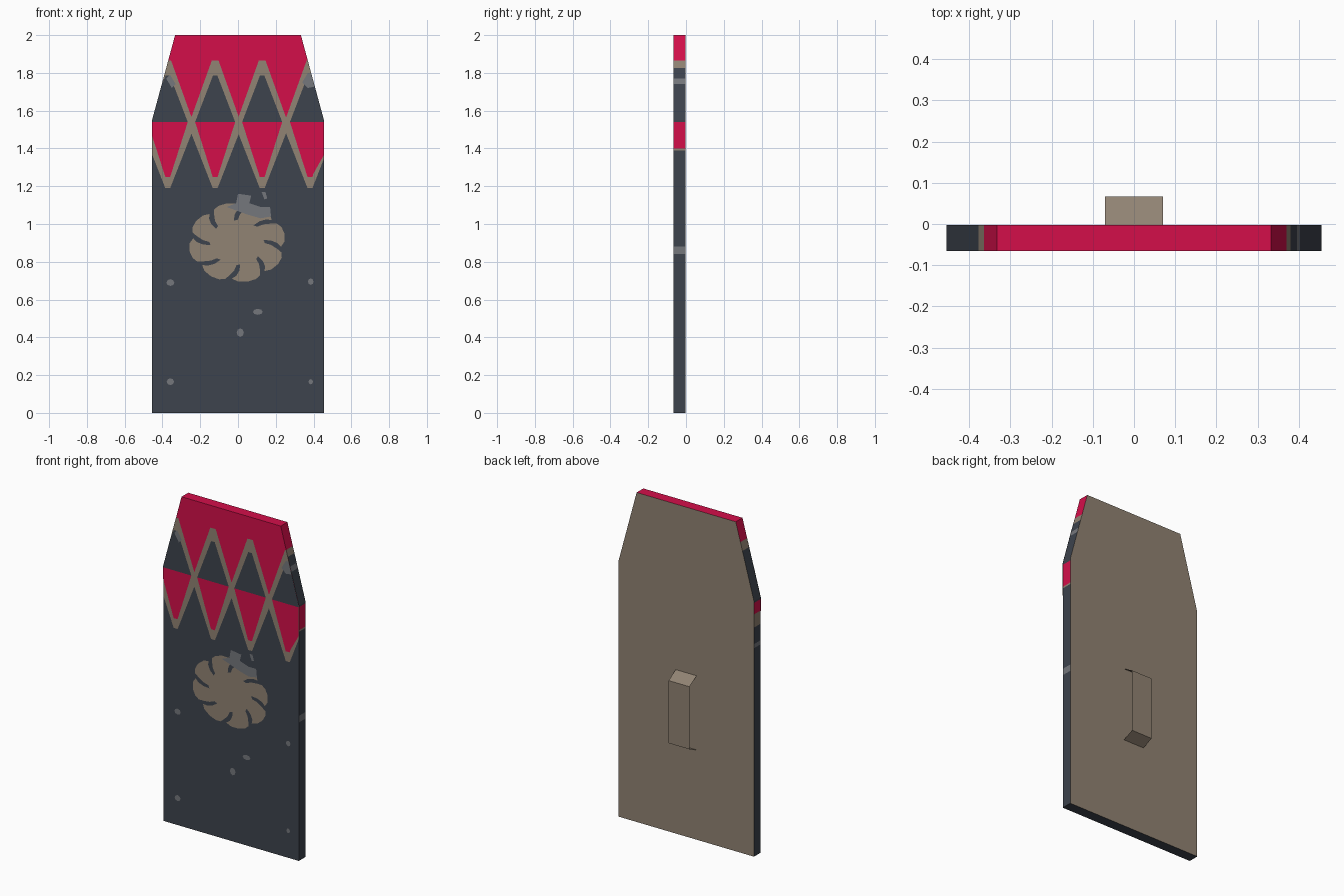
import bpy, bmesh, math
from mathutils import Vector

if "Cube" in bpy.data.objects:
    bpy.data.objects.remove(bpy.data.objects["Cube"])

FRONT, BACK = -0.066, -0.002
WIDE, SLIM, SHOULDER, TOP = 0.455, 0.333, 1.55, 2.0


def material(name, rgb):
    lin = [((c / 255 + 0.055) / 1.055) ** 2.4 if c > 10 else c / 255 / 12.92 for c in rgb]
    m = bpy.data.materials.new(name)
    m.diffuse_color = (*lin, 1)
    m.use_nodes = True
    m.node_tree.nodes["Principled BSDF"].inputs["Base Color"].default_value = m.diffuse_color
    return m


DARK = material("slate", (61, 67, 77))
RED = material("crimson", (212, 15, 74))
TAN = material("tan", (145, 131, 115))
GREY = material("worn grey", (117, 119, 124))
PALETTE = [DARK, RED, TAN, GREY]


def finish(bm, name, mats):
    me = bpy.data.meshes.new(name)
    bm.to_mesh(me)
    bm.free()
    for m in mats:
        me.materials.append(m)
    ob = bpy.data.objects.new(name, me)
    bpy.context.collection.objects.link(ob)
    return ob


def cut(bm, co, no, clear=False):
    bmesh.ops.bisect_plane(bm, geom=bm.verts[:] + bm.edges[:] + bm.faces[:], dist=1e-5,
                           plane_co=co, plane_no=no, clear_outer=clear)


def decals(name, mat, shapes, layer):
    """Flat painted shapes on the front, trimmed to the shield outline."""
    bm = bmesh.new()
    for pts in shapes:
        f = bm.faces.new([bm.verts.new((x, FRONT - 0.0008 * layer, z)) for x, z in pts])
        f.normal_update()
        if f.normal.y > 0:
            f.normal_flip()
    bmesh.ops.triangulate(bm, faces=bm.faces[:])
    for s in (-1, 1):
        cut(bm, (s * WIDE, 0, 0), (s, 0, 0), True)
        cut(bm, (s * WIDE, 0, SHOULDER), (s * (TOP - SHOULDER), 0, WIDE - SLIM), True)
    return finish(bm, name, [mat])


# Shield body: extruded outline, banded by height
bm = bmesh.new()
outline = [(-WIDE, 0), (WIDE, 0), (WIDE, SHOULDER), (SLIM, TOP), (-SLIM, TOP), (-WIDE, SHOULDER)]
face = bm.faces.new([bm.verts.new((x, FRONT, z)) for x, z in outline])
ext = bmesh.ops.extrude_face_region(bm, geom=[face])
bmesh.ops.translate(bm, vec=(0, BACK - FRONT, 0),
                    verts=[v for v in ext["geom"] if isinstance(v, bmesh.types.BMVert)])
bmesh.ops.recalc_face_normals(bm, faces=bm.faces[:])

# Side bands: (lower height, colour index) from the top down
RIGHT = [(1.865, 1), (1.825, 2), (1.77, 0), (1.74, 3), (1.54, 0), (1.40, 1), (1.39, 2),
         (0.88, 0), (0.84, 3), (0, 0)]
LEFT = [(1.885, 1), (1.835, 2), (1.54, 0), (1.47, 1), (1.39, 2), (1.29, 0), (1.265, 3), (0, 0)]
for z in sorted({b[0] for b in RIGHT + LEFT if b[0] > 0}):
    cut(bm, (0, 0, z), (0, 0, 1))
for f in bm.faces:
    f.normal_update()
    z, n = f.calc_center_median().z, f.normal
    if n.y > 0.5:
        f.material_index = 2
    elif n.y < -0.5:
        f.material_index = 1 if z > 1.54 else 0
    elif abs(n.z) > 0.9:
        f.material_index = 1 if z > 1 else 0
    else:
        f.material_index = next(i for low, i in (RIGHT if n.x > 0 else LEFT) if z > low - 1e-4)
finish(bm, "shield_body", PALETTE)

# Diamond row: tan borders, dark upper halves, red lower halves
CENTRES = [-0.372, -0.121, 0.128, 0.381]


def mirrored(cx, half):
    return [(cx + x, z) for x, z in half] + [(cx - x, z) for x, z in reversed(half)]


decals("diamond_borders", TAN,
       [mirrored(c, [(0.018, 1.865), (0.142, 1.52), (0.013, 1.19)]) for c in CENTRES], 1)
decals("diamond_upper_halves", DARK,
       [mirrored(c, [(0.012, 1.785), (0.106, 1.54)]) for c in CENTRES], 2)
lower = [mirrored(c, [(0.106, 1.54), (0.013, 1.25)]) for c in CENTRES]
lower.append([(0.39, 1.25), (0.46, 1.375), (0.46, 1.54), (0.39, 1.54)])
decals("diamond_lower_halves", RED, lower, 2)

# Pinwheel emblem: eight curved blades parted by swept slots
BLADES = 8
wheel = []


def polar(r, a):
    return (-0.005 + 1.13 * r * math.cos(a), 0.902 + 0.93 * r * math.sin(a))


for k in range(BLADES):
    a0 = 2 * math.pi * k / BLADES + 0.1
    step = 2 * math.pi / BLADES
    for r, t in [(0.125, 0.02), (0.16, -0.03), (0.19, -0.12), (0.207, -0.22),
                 (0.222, -0.08), (0.228, 0.12), (0.226, 0.3), (0.216, 0.42),
                 (0.19, 0.50), (0.16, 0.60), (0.13, 0.66)]:
        wheel.append(polar(r, a0 + t / 0.785 * step))
decals("pinwheel_emblem", TAN, [wheel], 2)

# Worn patches and spots
patches = [
    [(-0.06, 1.09), (-0.01, 1.11), (0.0, 1.16), (0.07, 1.15), (0.06, 1.11), (0.12, 1.09),
     (0.17, 1.09), (0.175, 1.04), (0.12, 1.03), (0.05, 1.05)],
    [(0.125, 1.17), (0.145, 1.17), (0.155, 1.135), (0.14, 1.13)],
    [(-0.38, 1.77), (-0.36, 1.79), (-0.33, 1.74), (-0.35, 1.72)],
    [(0.34, 1.75), (0.37, 1.80), (0.42, 1.79), (0.42, 1.73), (0.37, 1.72)],
]
for x, z, rx, rz in [(-0.358, 0.69, 0.021, 0.018), (0.385, 0.695, 0.015, 0.017),
                     (0.105, 0.535, 0.026, 0.016), (0.012, 0.425, 0.019, 0.023),
                     (-0.358, 0.165, 0.02, 0.018), (0.385, 0.165, 0.012, 0.014)]:
    patches.append([(x + rx * math.cos(i * math.pi / 4), z + rz * math.sin(i * math.pi / 4))
                    for i in range(8)])
decals("worn_patches", GREY, patches, 3)

# Back handle: bent strap, open at its sides
bm = bmesh.new()
strap = [(BACK, 0.995), (0.067, 0.955), (0.067, 0.575), (BACK, 0.545)]
rows = [[bm.verts.new((x, y, z)) for x in (-0.07, 0.07)] for y, z in strap]
for a, b in zip(rows, rows[1:]):
    f = bm.faces.new((a[0], a[1], b[1], b[0]))
    f.normal_update()
    if f.normal.dot(f.calc_center_median() - Vector((0, 0, 0.77))) < 0:
        f.normal_flip()
finish(bm, "back_handle", [TAN])
